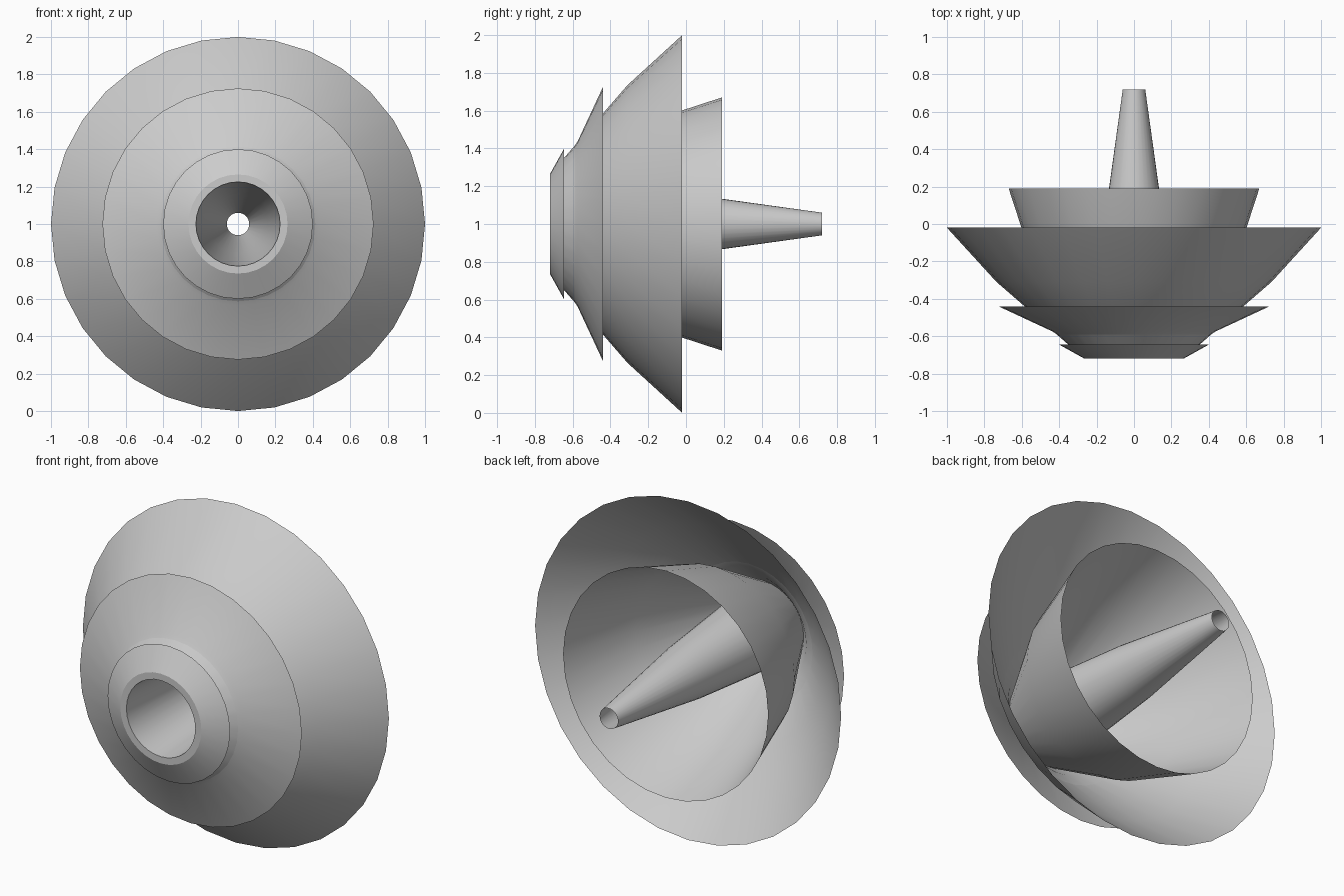
import bpy, bmesh
from math import sin, cos, tau, radians

if "Cube" in bpy.data.objects:
    bpy.data.objects.remove(bpy.data.objects["Cube"])

SIDES = 32
CENTRE_Z = 1.0


def lathe(name, profile):
    """Open shell turned around the y axis; profile is (y, radius) pairs."""
    bm = bmesh.new()
    rings = []
    for y, r in profile:
        rings.append([bm.verts.new((r * sin(tau * i / SIDES), y,
                                    CENTRE_Z + r * cos(tau * i / SIDES)))
                      for i in range(SIDES)])
    for a, b in zip(rings, rings[1:]):
        for i in range(SIDES):
            j = (i + 1) % SIDES
            bm.faces.new((a[i], a[j], b[j], b[i]))
    mesh = bpy.data.meshes.new(name)
    bm.to_mesh(mesh)
    bm.free()
    ob = bpy.data.objects.new(name, mesh)
    bpy.context.collection.objects.link(ob)
    bpy.ops.object.select_all(action='DESELECT')
    ob.select_set(True)
    bpy.context.view_layer.objects.active = ob
    bpy.ops.object.shade_smooth_by_angle(angle=radians(40))
    return ob


FRONT = (-0.72, 0.265)   # front edge shared by all the nested shells

# Central tapering tube with its flat front lip
lathe("central_tube", [FRONT, (-0.72, 0.225), (0.0, 0.16), (0.72, 0.06)])

# Nested flared shells, from the small front one to the deep rear cup
lathe("front_collar", [FRONT, (-0.645, 0.40)])
lathe("small_bell", [FRONT, (-0.645, 0.335), (-0.575, 0.435), (-0.44, 0.725)])
lathe("large_bell", [FRONT, (-0.44, 0.585), (-0.31, 0.735), (-0.02, 1.0)])
lathe("rear_cup", [FRONT, (-0.27, 0.52), (0.19, 0.67)])
